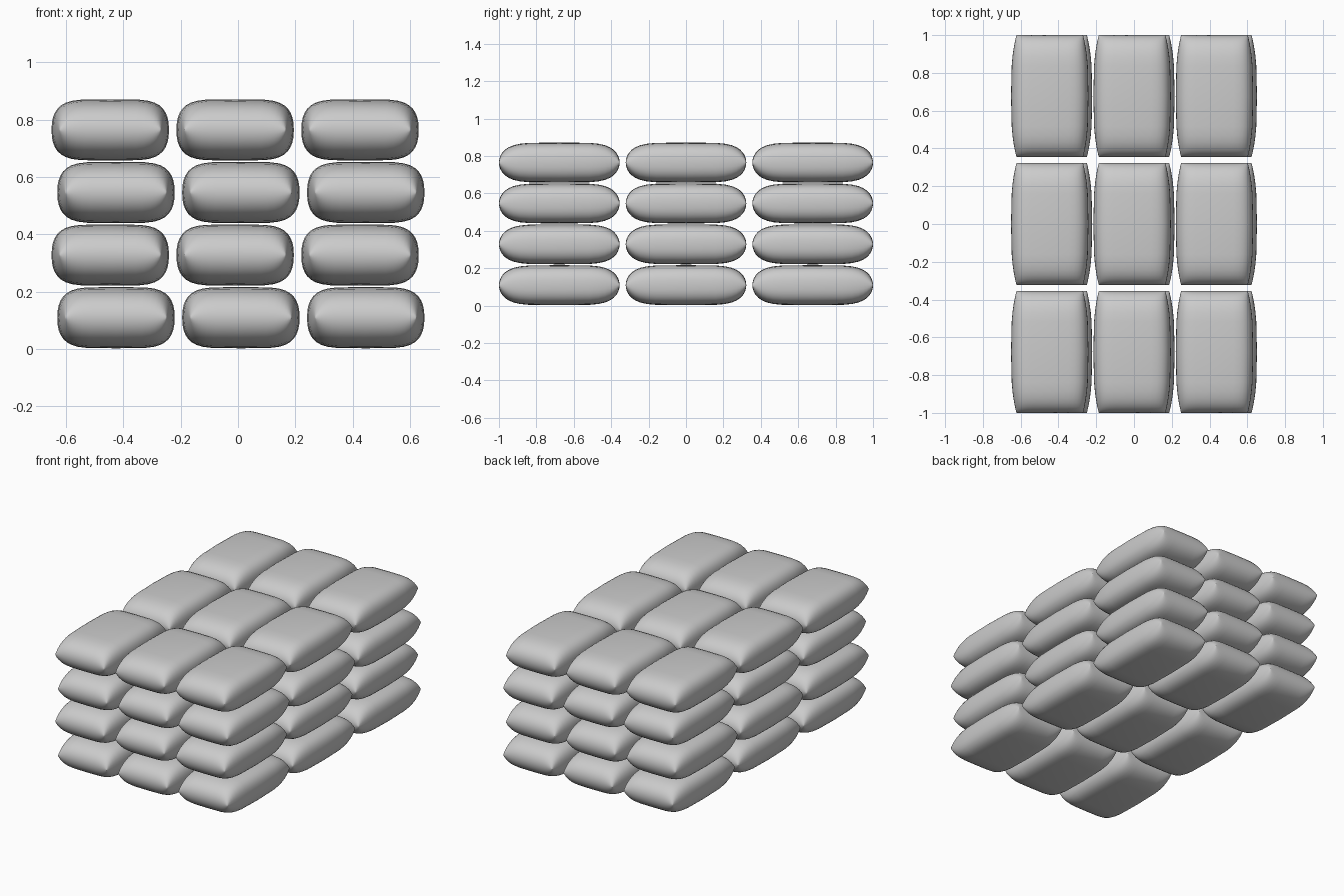
import bpy
import bmesh
from math import sin, cos, pi, radians

if "Cube" in bpy.data.objects:
    bpy.data.objects.remove(bpy.data.objects["Cube"])

HALF_X, HALF_Y, HALF_Z = 0.205, 0.3225, 0.107
N = 9  # segments per half side


def profile(i, p, q):
    """Superellipse point: signed position and height, both 0..1."""
    a = i / N * pi / 2
    s = abs(sin(a)) ** (2 / p)
    h = 0.0 if abs(i) == N else cos(a) ** (2 / q)
    return (s if i >= 0 else -s), h


def bag_mesh():
    """One filled bag: two pillowed sheets joined along the middle seam."""
    bm = bmesh.new()
    span = range(-N, N + 1)
    for side in (1, -1):
        grid = {}
        for i in span:
            for j in span:
                u, hu = profile(i, 5, 2.4)
                v, hv = profile(j, 5, 2)
                bulge = 1 - 0.14 * abs(v) ** 3  # long sides bow outwards
                grid[i, j] = bm.verts.new((HALF_X * u * bulge, HALF_Y * v,
                                           side * HALF_Z * hu * hv))
        for i in range(-N, N):
            for j in range(-N, N):
                quad = [grid[i, j], grid[i + 1, j], grid[i + 1, j + 1], grid[i, j + 1]]
                bm.faces.new(quad if side > 0 else quad[::-1])
    bmesh.ops.remove_doubles(bm, verts=bm.verts, dist=1e-5)
    bmesh.ops.recalc_face_normals(bm, faces=bm.faces)
    mesh = bpy.data.meshes.new("sandbag")
    bm.to_mesh(mesh)
    bm.free()
    mesh.polygons.foreach_set("use_smooth", [True] * len(mesh.polygons))
    mesh.set_sharp_from_angle(angle=radians(40))
    return mesh


# Stack of bags, each layer shifted slightly left or right
mesh = bag_mesh()
for layer in range(4):
    shift = 0.01 if layer % 2 == 0 else -0.01
    for row in (-1, 0, 1):
        for col in (-1, 0, 1):
            bag = bpy.data.objects.new(f"sandbag_layer{layer + 1}", mesh)
            bag.location = (col * 0.436 + shift, row * 0.6775, 0.109 + layer * 0.2185)
            bpy.context.collection.objects.link(bag)
